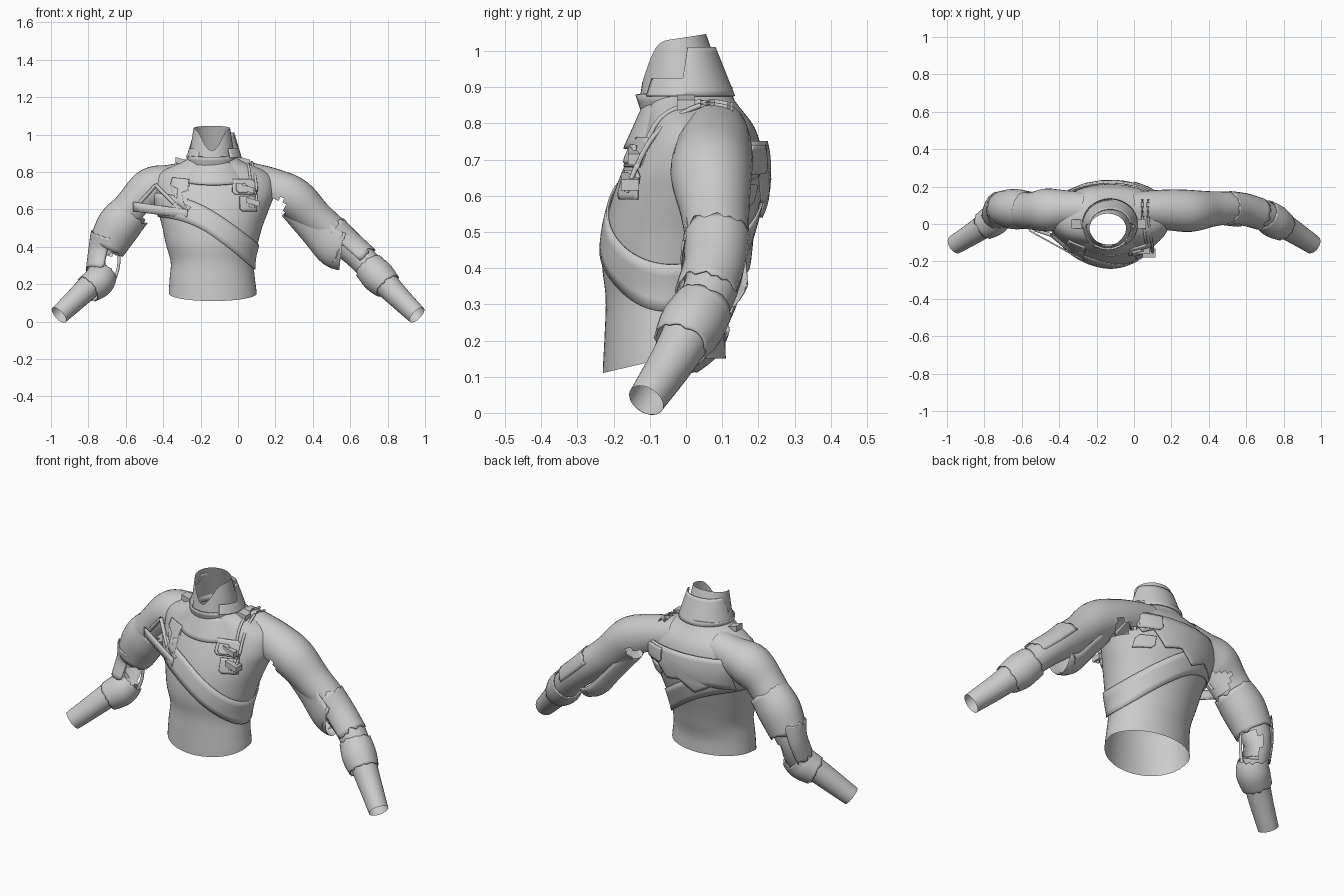
import bpy, bmesh, random
from math import sin, cos, pi, radians
from mathutils import Vector

random.seed(4)
if "Cube" in bpy.data.objects:
    bpy.data.objects.remove(bpy.data.objects["Cube"])

grey = bpy.data.materials.new("plain grey cloth")
grey.use_nodes = True
grey.diffuse_color = (0.6, 0.6, 0.6, 1)
grey.node_tree.nodes["Principled BSDF"].inputs["Base Color"].default_value = (0.6, 0.6, 0.6, 1)


def spline(rows, t):
    """Smooth point on evenly spaced rows, t counted in rows."""
    last = len(rows) - 1
    i = min(max(int(t), 0), last - 1)
    f = t - i
    a, b, c, d = (rows[min(max(k, 0), last)] for k in (i - 1, i, i + 1, i + 2))
    return [q + f / 2 * (r - p + f * (2 * p - 5 * q + 4 * r - s + f * (3 * (q - r) + s - p)))
            for p, q, r, s in zip(a, b, c, d)]


def finish(name, bm, thick=0.0):
    bmesh.ops.recalc_face_normals(bm, faces=bm.faces)
    mesh = bpy.data.meshes.new(name)
    bm.to_mesh(mesh)
    bm.free()
    ob = bpy.data.objects.new(name, mesh)
    bpy.context.collection.objects.link(ob)
    mesh.materials.append(grey)
    if thick:
        mod = ob.modifiers.new("Thickness", "SOLIDIFY")
        mod.thickness = thick
        mod.offset = 0
    bpy.ops.object.select_all(action="DESELECT")
    ob.select_set(True)
    bpy.context.view_layer.objects.active = ob
    bpy.ops.object.shade_smooth_by_angle(angle=radians(40))


def sheet(name, rows, cols, point, closed=False, hole=None, thick=0.0):
    """Grid of faces from point(u, v); hole(centre) removes faces."""
    bm = bmesh.new()
    wide = cols if closed else cols + 1
    grid = [[bm.verts.new(point(j / cols, i / rows)) for j in range(wide)]
            for i in range(rows + 1)]
    for i in range(rows):
        for j in range(cols):
            k = (j + 1) % wide
            bm.faces.new((grid[i][j], grid[i][k], grid[i + 1][k], grid[i + 1][j]))
    if hole:
        gone = [f for f in bm.faces if hole(f.calc_center_median())]
        bmesh.ops.delete(bm, geom=gone, context="FACES")
    finish(name, bm, thick)


def tube(name, path, arc=(0, 360), steps=5, jag=0.0, hole=None, thick=0.0, depth=1.0):
    """Sleeve along (x, y, z, radius); arc runs from the top towards the back."""
    rows = (len(path) - 1) * steps
    a0, a1 = map(radians, arc)
    full = a1 - a0 > 6.2
    cols = 28 if full else 16
    nick = [random.uniform(-jag, jag) for _ in range(cols + 1)]

    def point(u, v):
        t = v * (len(path) - 1)
        x, y, z, r = spline(path, t)
        tan = Vector(spline(path, t + 0.02)[:3]) - Vector(spline(path, t - 0.02)[:3])
        tan.normalize()
        side = Vector((0, 1, 0))
        side = (side - tan * side.dot(tan)).normalized()
        up = tan.cross(side)
        up *= 1 if up.z > 0 else -1
        a = a0 + (a1 - a0) * u
        edge = nick[round(u * cols)] * (1 if v in (0, 1) else 0)
        return Vector((x, y, z)) + r * (up * cos(a) + side * sin(a) * depth) + tan * edge
    sheet(name, rows, cols, point, full, hole, thick)


# Torso sections at even heights: right x, left x, front y, back y
BODY = [(-.37, .10, -.23, .11), (-.365, .09, -.225, .11), (-.36, .085, -.222, .13),
        (-.385, .105, -.232, .155), (-.405, .13, -.225, .185), (-.43, .165, -.202, .208),
        (-.45, .195, -.165, .213), (-.43, .17, -.122, .19), (-.26, -.01, -.11, .125)]
LOW, HIGH = 0.13, 0.882


def section(z):
    l, r, f, b = spline(BODY, (z - LOW) / (HIGH - LOW) * (len(BODY) - 1))
    return (l + r) / 2, (r - l) / 2, (f + b) / 2, (b - f) / 2


def skin(a, z, off=0.0):
    cx, hw, cy, hd = section(z)
    return Vector((cx + (hw + off) * cos(a), cy + (hd + off) * sin(a), z))


def inside_body(c):
    cx, hw, cy, hd = section(min(c.z, HIGH))
    return ((c.x - cx) / hw) ** 2 + ((c.y - cy) / hd) ** 2 < .8


def torso_point(u, v):
    a = 2 * pi * u
    p = skin(a, LOW + (HIGH - LOW) * v)
    p.z += max(0, 1 - 4 * v) * (.02 - .04 * max(0, -sin(a)))
    return p


# Body shell with arm openings
sheet("torso", 40, 56, torso_point, True,
      hole=lambda c: abs(c.x + .13) > .25 and (c.y - .08) ** 2 + (c.z - .72) ** 2 < .007)


def plate(name, outline, front=True, off=0.01, thick=0.009):
    """Panel drawn in x and z, wrapped on the chest or the back."""
    bm = bmesh.new()
    bm.faces.new([bm.verts.new((x, 0, z)) for x, z in outline])
    bmesh.ops.triangulate(bm, faces=bm.faces)
    bmesh.ops.subdivide_edges(bm, edges=bm.edges, cuts=5, use_grid_fill=True)
    for v in bm.verts:
        cx, hw, cy, hd = section(v.co.z)
        u = max(-.96, min(.96, (v.co.x - cx) / hw))
        v.co.y = cy + (hd * (1 - u * u) ** .5 + off) * (-1 if front else 1)
    finish(name, bm, thick)


def box_outline(x0, x1, z0, z1, cut=0.015):
    return [(x0 + cut, z0), (x1, z0), (x1, z1 - cut), (x1 - cut, z1), (x0, z1), (x0, z0 + cut)]


# Chest and back panels
plate("chest_pocket_upper", box_outline(-.03, .09, .68, .76))
plate("chest_pocket_lower", box_outline(.01, .10, .59, .67))
plate("chest_tab", box_outline(-.01, .05, .69, .74), off=.02)
plate("chest_trim", [(-.35, .77), (-.26, .76), (-.27, .70), (-.30, .69), (-.29, .63),
                     (-.25, .61), (-.27, .59), (-.33, .63), (-.32, .71), (-.36, .73)], off=.006)
plate("back_yoke", [(-.39, .75), (.12, .75), (.14, .70), (.09, .64), (.04, .66), (-.03, .58),
                    (-.12, .60), (-.2, .54), (-.29, .59), (-.39, .57)], False, .018)
plate("back_pocket_upper", box_outline(.0, .11, .66, .74), False, .024)
plate("back_pocket_lower", box_outline(.02, .11, .57, .63), False)


# Diagonal strap round the body
def strap_point(u, v):
    c = cos(2 * pi * u)
    z = .345 + .18 * (1 - c) - .08 * max(0, -c) ** 2 + .13 * (v - .5)
    return skin(2 * pi * u, z, .006)


sheet("diagonal_strap", 4, 72, strap_point, True, thick=.006)

# Neck, outer collar and chest flap
NX = -.14


def neck_point(u, v):
    a = 2 * pi * u
    top = 1.035 + .012 * sin(a) - .11 * max(0, -sin(a)) ** 6
    z = .86 + (top - .86) * v
    k = (z - .86) / .18
    return Vector((NX + (.125 - .028 * k) * cos(a),
                   -.004 - .018 * k + (.125 - .045 * k) * sin(a), z))


def collar_point(u, v):
    a = radians(-55 + 290 * u)
    z = .875 + (.135 if sin(a) > -.05 else .05) * v
    return Vector((NX + .012 + (.146 - .3 * (z - .875)) * cos(a),
                   (.133 - .4 * (z - .875)) * sin(a), z))


def band_point(u, v):
    a = 2 * pi * u
    return Vector((NX + (.126 + .006 * v) * cos(a), -.005 + (.112 + .02 * v) * sin(a),
                   .83 + .06 * v + .01 * sin(a)))


def flap_point(u, v):
    a = radians(-160 + 140 * u)
    s = 1 - v
    return Vector((NX + .01 + (.13 + .07 * s) * cos(a), -.01 + (.106 + .054 * s) * sin(a),
                   .73 + .12 * v + .03 * s * abs(2 * u - 1) ** 2))


sheet("neck", 10, 40, neck_point, True)
sheet("outer_collar", 8, 40, collar_point, thick=.006)
sheet("collar_band", 3, 40, band_point, True, thick=.006)
sheet("chest_flap", 6, 20, flap_point, thick=.008)

# Arms, trimmed at the body, open under the armpits and torn at the right elbow
tube("left_arm", [(-.02, .08, .775, .09), (.09, .08, .745, .1), (.2, .075, .705, .11),
                  (.305, .07, .655, .112), (.415, .08, .555, .095), (.535, .085, .455, .085),
                  (.65, .07, .35, .075), (.75, .02, .245, .073), (.85, -.04, .14, .062),
                  (.957, -.11, .035, .052)],
     hole=lambda c: inside_body(c) or (c.x < .25 and c.z < .66))
tube("right_arm", [(-.25, .08, .77, .09), (-.36, .08, .74, .1), (-.46, .075, .71, .115),
                   (-.55, .07, .63, .1), (-.65, .08, .5, .095), (-.715, .085, .37, .075),
                   (-.74, .04, .25, .07), (-.83, -.03, .155, .062), (-.957, -.11, .035, .052)],
     hole=lambda c: inside_body(c) or (c.x > -.5 and c.z < .62)
     or (-.705 < c.x < -.6 and .25 < c.z < .36))

# Loose sleeve pieces over the arms
tube("left_sleeve_flap", [(.33, .075, .65, .125), (.44, .085, .53, .13), (.53, .085, .44, .145),
                          (.56, .085, .425, .15)], (120, 290), jag=.008, thick=.006, depth=.65)
tube("left_elbow_guard", [(.5, .085, .485, .09), (.58, .08, .41, .084), (.67, .055, .33, .082)],
     (-100, 80), jag=.012, thick=.006)
tube("left_cuff", [(.70, .05, .295, .08), (.75, .015, .24, .087), (.80, -.015, .19, .075)],
     jag=.006, thick=.006)
tube("right_sleeve_shell", [(-.57, .075, .59, .105), (-.64, .08, .51, .114),
                            (-.70, .085, .40, .098)], jag=.01, thick=.006, depth=.92)
tube("right_elbow_guard", [(-.69, .085, .45, .1), (-.715, .085, .37, .084),
                           (-.735, .05, .27, .076)], (-100, 60), jag=.012, thick=.006)
tube("right_cuff", [(-.715, .06, .26, .07), (-.745, .025, .215, .082), (-.80, -.01, .175, .074)],
     jag=.006, thick=.006)


def bar(name, points, radius):
    """Slim cord through a few points."""
    tube(name, [(*p, radius) for p in points], steps=4)


# Cords, shoulder straps and buckles
for dx in (0, .03):
    bar("left_shoulder_cord", [(.045 + dx, .13, .85 - dx / 3), (.045 + dx, .04, .86 - dx / 3),
                               (.06 + dx, -.07, .815 - dx), (.07 + dx, -.128, .70),
                               (.065 + dx, -.165, .61)], .007)
bar("right_elbow_strip", [(-.635, .06, .37), (-.64, .055, .29), (-.665, .04, .21)], .008)
loop = [(-.53, -.03, .63), (-.44, -.06, .73), (-.34, -.145, .63)]
for a, b in zip(loop, loop[1:]):
    bar("right_shoulder_loop", [a, b], .01)
start, end = Vector((-.56, -.035, .64)), Vector((-.27, -.195, .60))
sheet("right_armpit_strap", 2, 8,
      lambda u, v: start.lerp(end, u) + Vector((0, 0, -.05 * v)), thick=.008)
for name, x, y, z in (("left_collar_buckle", .03, .0, .86), ("right_collar_buckle", -.30, .0, .855),
                      ("left_chest_buckle", .08, -.155, .64), ("left_strap_buckle", .05, -.135, .71)):
    bm = bmesh.new()
    bmesh.ops.create_cube(bm, size=1)
    for v in bm.verts:
        v.co = Vector((v.co.x * .07, v.co.y * .05, v.co.z * .03 - v.co.x * .02)) + Vector((x, y, z))
    finish(name, bm)
